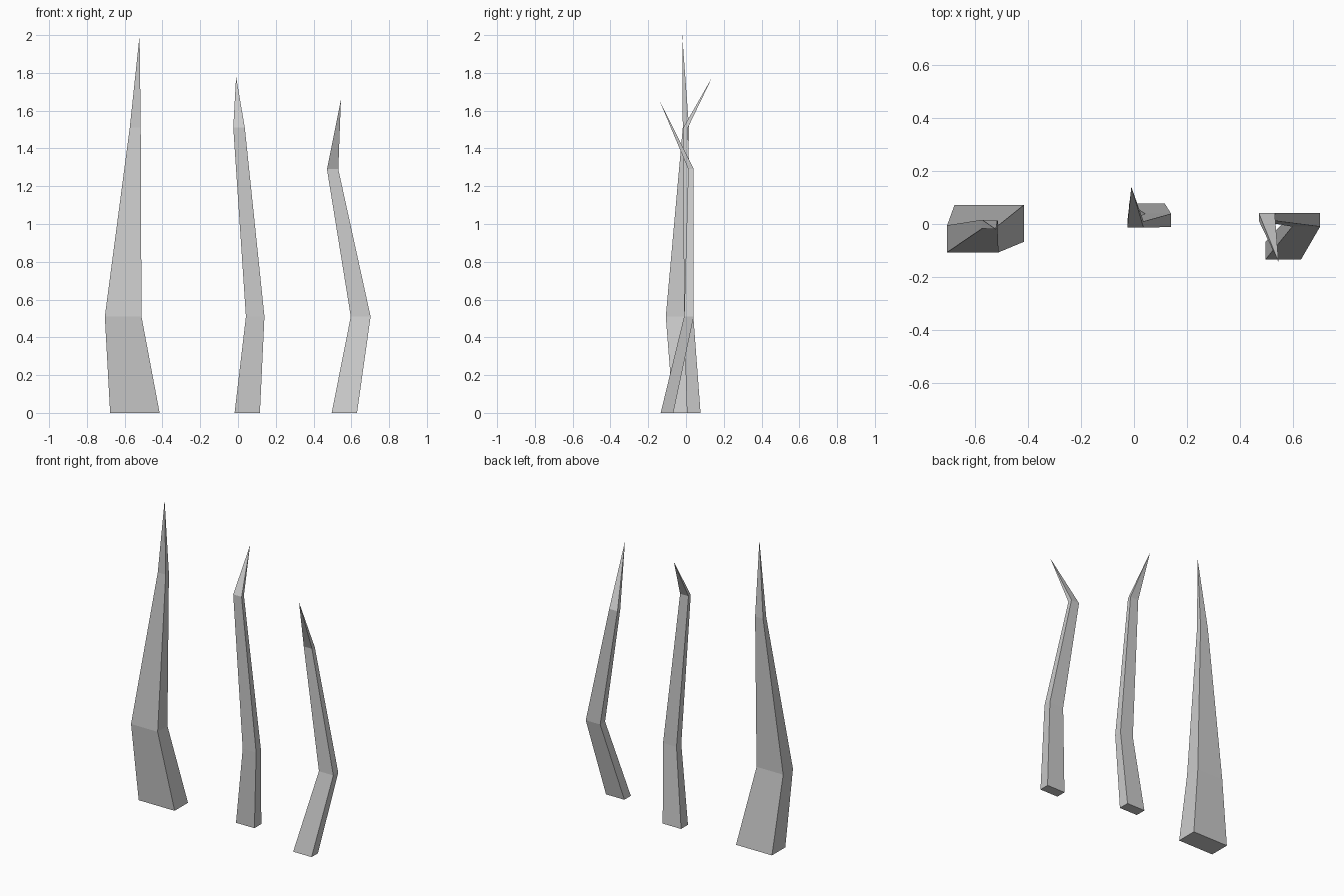
import bpy
import bmesh

if "Cube" in bpy.data.objects:
    bpy.data.objects.remove(bpy.data.objects["Cube"])


def make_spike(name, sections, tip):
    """Loft rectangular sections (x0, x1, y0, y1, z) up to a single point."""
    bm = bmesh.new()
    rings = []
    for x0, x1, y0, y1, z in sections:
        corners = [(x0, y0), (x1, y0), (x1, y1), (x0, y1)]
        rings.append([bm.verts.new((x, y, z)) for x, y in corners])
    bm.faces.new(rings[0][::-1])
    for low, high in zip(rings, rings[1:]):
        for i in range(4):
            j = (i + 1) % 4
            bm.faces.new((low[i], low[j], high[j], high[i]))
    point = bm.verts.new(tip)
    for i in range(4):
        bm.faces.new((rings[-1][i], rings[-1][(i + 1) % 4], point))
    bmesh.ops.recalc_face_normals(bm, faces=bm.faces)
    mesh = bpy.data.meshes.new(name)
    bm.to_mesh(mesh)
    bm.free()
    obj = bpy.data.objects.new(name, mesh)
    bpy.context.collection.objects.link(obj)
    return obj


# Tall wide spike on the left
make_spike("left_spike", [
    (-0.677, -0.415, -0.067, 0.072, 0.0),
    (-0.705, -0.511, -0.107, -0.005, 0.51),
    (-0.573, -0.515, -0.017, 0.016, 1.51),
], (-0.521, -0.02, 2.0))

# Thin middle spike, tip bent backward
make_spike("middle_spike", [
    (-0.018, 0.116, 0.005, 0.077, 0.0),
    (0.042, 0.14, -0.011, 0.039, 0.51),
    (-0.025, 0.036, -0.014, 0.01, 1.51),
], (-0.01, 0.14, 1.78))

# Crooked right spike, tip bent forward
make_spike("right_spike", [
    (0.496, 0.63, -0.134, -0.067, 0.0),
    (0.597, 0.702, -0.01, 0.041, 0.51),
    (0.471, 0.531, 0.012, 0.041, 1.29),
], (0.545, -0.143, 1.66))
